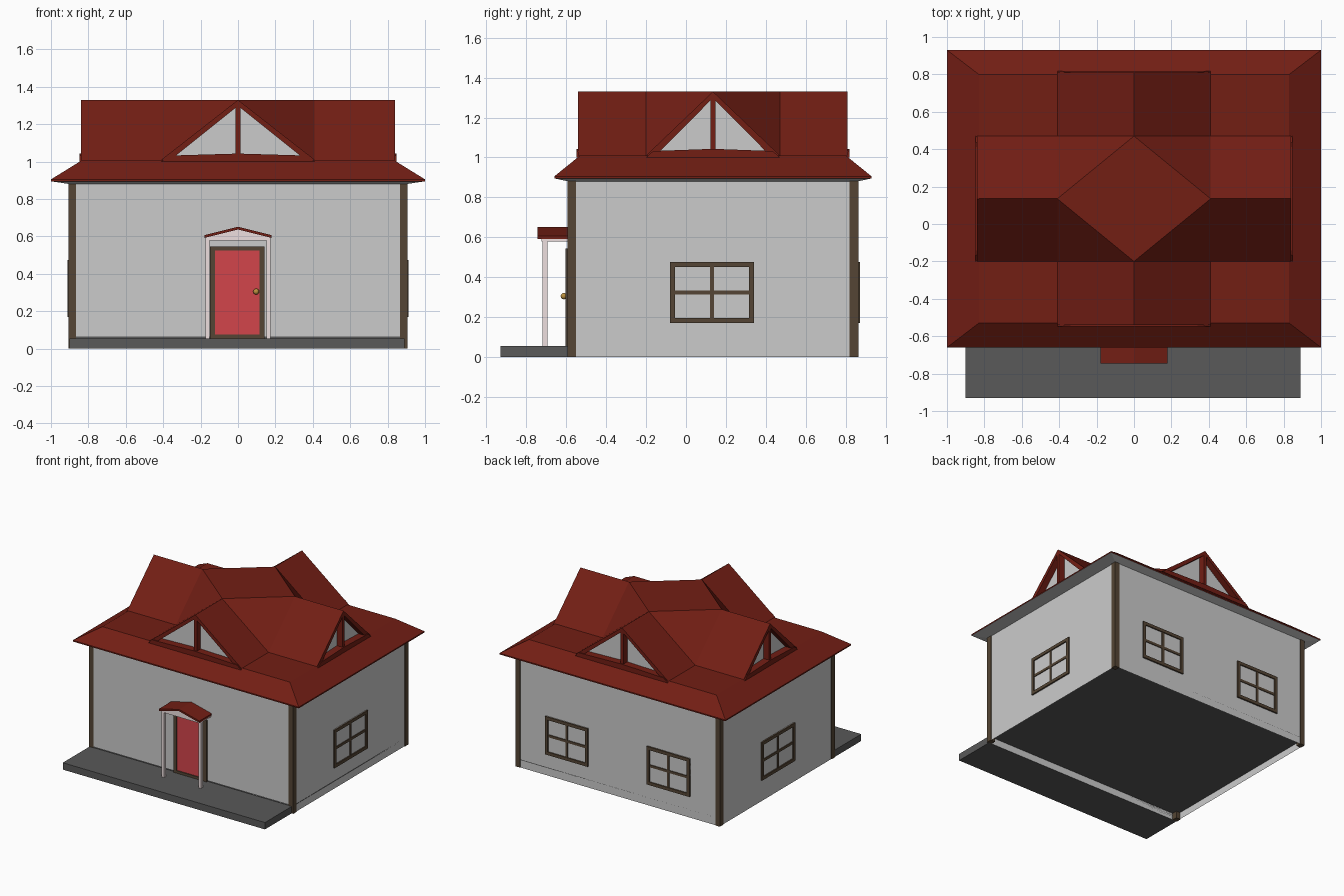
import bpy, bmesh
from math import pi
from mathutils import Matrix, Vector

if "Cube" in bpy.data.objects:
    bpy.data.objects.remove(bpy.data.objects["Cube"])


def mat(name, rgb):
    m = bpy.data.materials.new(name)
    m.diffuse_color = (*rgb, 1)
    m.use_nodes = True
    m.node_tree.nodes["Principled BSDF"].inputs["Base Color"].default_value = m.diffuse_color
    return m


ROOF = mat("roof_red", (0.17, 0.013, 0.007))
WOOD = mat("wood_brown", (0.09, 0.06, 0.035))
DOOR = mat("door_red", (0.65, 0.06, 0.07))
WHITE = mat("trim_white", (0.85, 0.74, 0.74))
SLAB = mat("slab_grey", (0.1, 0.1, 0.1))
BRASS = mat("brass", (0.5, 0.28, 0.05))


def finish(name, bm, m=None, fix=True):
    if fix:
        bmesh.ops.recalc_face_normals(bm, faces=bm.faces)
    me = bpy.data.meshes.new(name)
    bm.to_mesh(me)
    bm.free()
    ob = bpy.data.objects.new(name, me)
    bpy.context.collection.objects.link(ob)
    if m:
        me.materials.append(m)
    return ob


def prism(name, pts, d0, d1, side, m=None):
    """Extrude (u, z) outline from depth d0 to d1 outward from a wall; side = (x, y, angle)."""
    x, y, a = side
    bm = bmesh.new()
    f = bm.faces.new([bm.verts.new((u, -d0, z)) for u, z in pts])
    r = bmesh.ops.extrude_face_region(bm, geom=[f])
    vs = [v for v in r["geom"] if isinstance(v, bmesh.types.BMVert)]
    bmesh.ops.translate(bm, vec=(0, d0 - d1, 0), verts=vs)
    bm.transform(Matrix.Translation((x, y, 0)) @ Matrix.Rotation(a, 4, "Z"))
    return finish(name, bm, m)


def rect(u0, u1, z0, z1):
    return [(u0, z0), (u1, z0), (u1, z1), (u0, z1)]


def box(name, x0, x1, y0, y1, z0, z1, m=None):
    return prism(name, rect(x0, x1, z0, z1), -y1, -y0, (0, 0, 0), m)


def rings(name, loops, m=None, cap=False):
    """Skin a list of rectangular loops (x0, x1, y0, y1, z)."""
    bm = bmesh.new()
    vs = [[bm.verts.new(p) for p in ((a, c, z), (b, c, z), (b, d, z), (a, d, z))]
          for a, b, c, d, z in loops]
    for lo, hi in zip(vs, vs[1:]):
        for i in range(4):
            j = (i + 1) % 4
            bm.faces.new((lo[i], lo[j], hi[j], hi[i]))
    if cap:
        bm.faces.new(vs[-1])
    return finish(name, bm, m, fix=False)


# Walls (open below), raised floor, front slab
rings("walls", [(-.9, .9, -.59, .86, 0), (-.9, .9, -.59, .86, .88)])
box("floor", -.9, .9, -.59, .86, .055, .065, SLAB)
box("front_slab", -.9, .89, -.93, -.59, 0, .055, SLAB)

# Corner posts
for i, x in enumerate((-.885, .885)):
    for j, y in enumerate((-.572, .842)):
        box(f"corner_post_{i}{j}", x - .02, x + .02, y - .022, y + .022, 0, .885, WOOD)

# Soffit and sloping eave skirt
rings("soffit", [(-.88, .88, -.57, .84, .88), (-.9, .9, -.59, .86, .88), (-1, 1, -.66, .93, .895)])
rings("eave_skirt", [(-1, 1, -.66, .93, .895), (-1, 1, -.66, .93, .905),
                     (-.83, .83, -.53, .80, 1.01)], ROOF)

# Crossed gable roof: grid with both centre lines raised
LOW, HIGH, MID = 1.01, 1.33, .135
xs, ys = (-.83, -.41, 0, .41, .83), (-.53, -.2, MID, .47, .80)
bm = bmesh.new()
g = [[bm.verts.new((x, y, HIGH if i == 2 or j == 2 else LOW)) for j, y in enumerate(ys)]
     for i, x in enumerate(xs)]
for i in range(4):
    for j in range(4):
        q = [g[i][j], g[i + 1][j], g[i + 1][j + 1], g[i][j + 1]]
        if i in (1, 2) and j in (1, 2):
            # split each centre quad across, from ridge to ridge
            k = q.index(g[2][2])
            q = q[k:] + q[:k]
            bm.faces.new((q[0], q[1], q[3]))
            bm.faces.new((q[1], q[2], q[3]))
        else:
            bm.faces.new(q)
finish("cross_gable_roof", bm, ROOF, fix=False)

# Gable ends: pane, rake boards, sill and mullion
gables = {"front": ((0, -.53, 0), .41), "right": ((.83, MID, pi / 2), .335),
          "back": ((0, .80, pi), .41), "left": ((-.83, MID, -pi / 2), .335)}
for n, (side, w) in gables.items():
    prism(n + "_gable_pane", [(-w, LOW), (w, LOW), (0, HIGH - .01)], -.05, -.04, side)
    for s in (-1, 1):
        prism(f"{n}_gable_rake_{s}", [(s * w, LOW), (0, HIGH), (0, HIGH - .032),
                                      (s * (w - .05), LOW)], -.04, .01, side, ROOF)
    prism(n + "_gable_sill", [(-w, LOW - .01), (w, LOW - .01), (w - .035, LOW + .022),
                              (0, LOW + .033), (.035 - w, LOW + .022)], -.04, .018, side, ROOF)
    prism(n + "_gable_mullion", rect(-.013, .013, LOW, HIGH - .02), -.04, .01, side, ROOF)


# Windows: pane plus frame and cross bars
def window(name, side, w, z0=.17, z1=.475, t=.025):
    h, zc = w / 2, (z0 + z1) / 2
    prism(name + "_pane", rect(-h, h, z0, z1), -.005, .003, side)
    bars = [rect(-h, -h + t, z0, z1), rect(h - t, h, z0, z1),
            rect(-h + t, h - t, z0, z0 + t), rect(-h + t, h - t, z1 - t, z1),
            rect(-.01, .01, z0 + t, z1 - t), rect(-h + t, h - t, zc - .01, zc + .01)]
    for i, b in enumerate(bars):
        prism(f"{name}_bar_{i}", b, 0, .012 if i < 4 else .009, side, WOOD)


window("right_window", (.9, .13, pi / 2), .42)
window("left_window", (-.9, .13, -pi / 2), .42)
window("back_window_a", (-.45, .86, pi), .38)
window("back_window_b", (.45, .86, pi), .38)

# Door with frame and knob
wall = (0, -.59, 0)
prism("door", rect(-.125, .125, .06, .53), -.005, .006, wall, DOOR)
for i, r in enumerate((rect(-.15, -.122, .055, .545), rect(.115, .143, .055, .545),
                       rect(-.122, .115, .525, .545), rect(-.122, .115, .055, .075))):
    prism(f"door_frame_{i}", r, 0, .014, wall, WOOD)
bm = bmesh.new()
bmesh.ops.create_uvsphere(bm, u_segments=12, v_segments=8, radius=.016,
                          matrix=Matrix.Translation(Vector((.097, -.612, .305))))
knob = finish("door_knob", bm, BRASS)
for p in knob.data.polygons:
    p.use_smooth = True

# Porch canopy: posts, side beams, pediment and two roof slopes
for s in (-1, 1):
    x = s * .163
    box(f"porch_post_{s}", x - .011, x + .011, -.718, -.694, .055, .59, WHITE)
    box(f"porch_beam_{s}", x - .012, x + .012, -.725, -.59, .58, .6, WHITE)
    prism(f"porch_roof_{s}", [(0, .652), (s * .18, .607), (s * .18, .592), (0, .637)],
          0, .155, wall, ROOF)
prism("porch_pediment", [(-.17, .578), (.17, .578), (.17, .595), (0, .638), (-.17, .595)],
      .105, .135, wall, WHITE)
